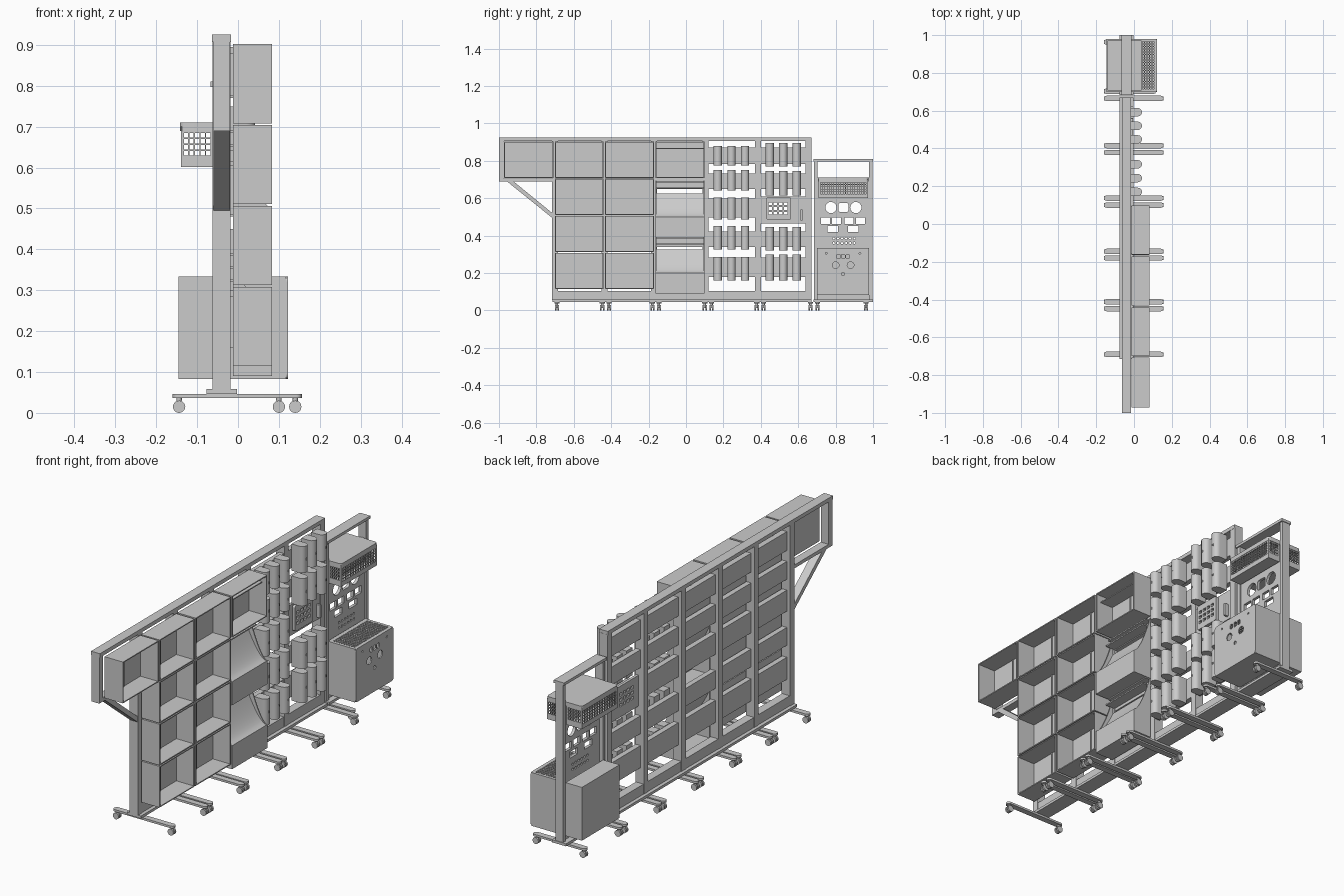
import bpy, bmesh, math
from mathutils import Matrix

if "Cube" in bpy.data.objects:
    bpy.data.objects.remove(bpy.data.objects["Cube"])

# local (u, v, thickness) axes for plates facing x, y or z
AXES = {'x': ((0, 1, 0), (0, 0, 1), (1, 0, 0)),
        'y': ((1, 0, 0), (0, 0, 1), (0, -1, 0)),
        'z': ((1, 0, 0), (0, 1, 0), (0, 0, 1))}


def add(name, bm, smooth=False):
    bmesh.ops.recalc_face_normals(bm, faces=bm.faces)
    for f in bm.faces:
        f.smooth = False
    me = bpy.data.meshes.new(name)
    bm.to_mesh(me)
    bm.free()
    ob = bpy.data.objects.new(name, me)
    bpy.context.collection.objects.link(ob)
    if smooth:
        bpy.ops.object.select_all(action='DESELECT')
        ob.select_set(True)
        bpy.context.view_layer.objects.active = ob
        bpy.ops.object.shade_smooth_by_angle(angle=math.radians(35))
    return ob


def boxes(name, items):
    """One object from (x0, x1, y0, y1, z0, z1) blocks."""
    bm = bmesh.new()
    for x0, x1, y0, y1, z0, z1 in items:
        m = Matrix.Translation(((x0 + x1) / 2, (y0 + y1) / 2, (z0 + z1) / 2))
        bmesh.ops.create_cube(bm, size=1, matrix=m @ Matrix.Diagonal((x1 - x0, y1 - y0, z1 - z0, 1)))
    return add(name, bm)


def plate(name, loops, axis, lo, hi, smooth=False):
    """Extruded outline; further loops become holes."""
    cu = bpy.data.curves.new(name, 'CURVE')
    cu.dimensions, cu.fill_mode, cu.extrude = '2D', 'BOTH', (hi - lo) / 2
    for pts in loops:
        s = cu.splines.new('POLY')
        s.points.add(len(pts) - 1)
        for p, (u, v) in zip(s.points, pts):
            p.co = (u, v, 0, 1)
        s.use_cyclic_u = True
    tmp = bpy.data.objects.new(name + "_tmp", cu)
    bpy.context.collection.objects.link(tmp)
    me = bpy.data.meshes.new_from_object(tmp.evaluated_get(bpy.context.evaluated_depsgraph_get()))
    bpy.data.objects.remove(tmp)
    bm = bmesh.new()
    bm.from_mesh(me)
    bmesh.ops.remove_doubles(bm, verts=bm.verts, dist=1e-5)
    a, b, c = AXES[axis]
    m = Matrix((a, b, c)).transposed().to_4x4()
    off = [k * (lo + hi) / 2 for k in {'x': (1, 0, 0), 'y': (0, 1, 0), 'z': (0, 0, 1)}[axis]]
    bm.transform(Matrix.Translation(off) @ m)
    return add(name, bm, smooth)


def rect(u0, u1, v0, v1, r=0, n=5):
    if r == 0:
        return [(u0, v0), (u1, v0), (u1, v1), (u0, v1)]
    out = []
    for k, (cu, cv) in enumerate([(u1 - r, v1 - r), (u0 + r, v1 - r), (u0 + r, v0 + r), (u1 - r, v0 + r)]):
        for i in range(n + 1):
            t = math.pi / 2 * (k + i / n)
            out.append((cu + r * math.cos(t), cv + r * math.sin(t)))
    return out


def circ(u, v, r, n=16):
    return [(u + r * math.cos(2 * math.pi * i / n), v + r * math.sin(2 * math.pi * i / n)) for i in range(n)]


# main frame: posts, top beam, base plank, overhanging arm
COLS = [-0.70, -0.435, -0.17, 0.105, 0.385, 0.655]
boxes("frame_posts", [(-0.062, -0.018, y - 0.016, y + 0.016, 0.055, 0.91) for y in COLS])
boxes("top_beam", [(-0.063, -0.017, -1, 0.67, 0.907, 0.925)])
boxes("base_plank", [(-0.077, -0.003, -0.715, 0.67, 0.046, 0.058)])
boxes("bottom_rail", [(-0.06, -0.02, -0.70, 0.655, 0.058, 0.105)])
boxes("overhang_arm", [(-0.06, -0.02, -1, -0.972, 0.69, 0.907), (-0.06, -0.02, -0.972, -0.715, 0.69, 0.706)])
plate("overhang_brace", [[(-0.96, 0.692), (-0.925, 0.692), (-0.712, 0.518), (-0.712, 0.492)]], 'x', -0.06, -0.02)

# horizontal back rails; the last bay has a cut-out panel instead of its middle rail
RAILS = [(0.78, 0.875), (0.645, 0.735), (0.495, 0.60), (0.335, 0.425), (0.175, 0.285)]
boxes("back_rails", [(-0.045, -0.02, a + 0.016, b - 0.016, z0 + 0.003, z1 - 0.003)
                     for a, b in zip(COLS, COLS[1:]) for z0, z1 in RAILS if not (a > 0.3 and z0 == 0.495)])
holes = [rect(y - 0.009, y + 0.009, z - 0.007, z + 0.007)
         for y in (0.45, 0.478, 0.506, 0.534) for z in (0.52, 0.545, 0.57)]
plate("tool_backing", [rect(0.401, 0.639, 0.465, 0.61)] + holes, 'x', -0.035, -0.022)
plate("tool_panel", [rect(0.43, 0.56, 0.485, 0.605, 0.008)] + holes, 'x', -0.018, -0.004)
boxes("tool_hook", [(-0.022, -0.002, 0.612, 0.622, 0.48, 0.54)])

# open storage bins
X0, X1, T = -0.012, 0.083, 0.005


def bin_parts(y0, y1, z0, z1):
    ym = (y0 + y1) / 2
    return [(X0, X0 + T, y0, y1, z0, z1), (X0, X1, y0, y0 + T, z0, z1), (X0, X1, y1 - T, y1, z0, z1),
            (X0, X1, y0, y1, z0, z0 + T), (X0, X1, y0, y1, z1 - T, z1),
            (X0 + T, X0 + 0.009, ym - 0.003, ym + 0.003, z0, z1)]


ROWS = [(0.115, 0.308), (0.313, 0.506), (0.511, 0.704), (0.708, 0.902)]
for y0, y1 in [(-0.70, -0.442), (-0.432, -0.172)]:
    for z0, z1 in ROWS:
        boxes("storage_bin", bin_parts(y0, y1, z0, z1))
boxes("overhang_bin", bin_parts(-0.972, -0.708, *ROWS[3]))
boxes("upper_bin", bin_parts(-0.162, 0.098, *ROWS[3]) + [(X0, 0.06, -0.16, 0.096, 0.862, 0.867)])

# two hoppers in the third column: tray, curved chute, swept sides and shelf slats
for z in (0.09, 0.39):
    boxes("hopper_tray", [(0.078, X1, -0.162, 0.098, z, z + 0.11), (X0, X1, -0.162, 0.098, z, z + T)])
    arc = [(X0 + 0.092 * i / 8, z + 0.11 + 0.125 * (1 - i / 8) ** 1.6) for i in range(9)]
    plate("hopper_chute", [arc + [(x, q - 0.006) for x, q in reversed(arc)]], 'y', -0.158, 0.094, True)
    sweep = [(X0 + 0.095 * (1 - i / 8), z + 0.11 + 0.2 * (i / 8) ** 1.6) for i in range(9)]
    for y in (-0.163, 0.094):
        plate("hopper_side", [[(X0, z), (X1, z)] + sweep], 'y', y, y + T)
    boxes("hopper_slats", [(X0 - 0.01, X0 + w, -0.16, 0.096, z + h, z + h + 0.006)
                           for h, w in ((0.262, 0.04), (0.295, 0.025))])


# hanging D-section holders
def holder(y, z0, z1):
    d = [(-0.02, y - 0.022)] + [(0.02 + 0.022 * math.sin(t), y - 0.022 * math.cos(t))
                               for t in [math.pi * i / 12 for i in range(13)]] + [(-0.02, y + 0.022)]
    plate("holder", [d], 'z', z0, z1, True)
    boxes("holder_catch", [(0.038, 0.0435, y - 0.003, y + 0.003, (z0 + z1) / 2 - 0.005, (z0 + z1) / 2 + 0.005)])


for y in (0.17, 0.243, 0.316):
    for z0, z1 in [(0.775, 0.88), (0.64, 0.75), (0.485, 0.605), (0.325, 0.45), (0.16, 0.285)]:
        holder(y, z0, z1)
for y in (0.448, 0.52, 0.592):
    for z0, z1 in [(0.77, 0.895), (0.615, 0.745), (0.32, 0.445), (0.16, 0.30)]:
        holder(y, z0, z1)

# side cart frame
boxes("cart_posts", [(-0.06, -0.02, y, y + 0.018, 0.055, 0.80) for y in (0.685, 0.979)])
boxes("cart_top_bar", [(-0.067, -0.013, 0.682, 1.0, 0.797, 0.81)])
boxes("cart_base", [(-0.077, -0.003, 0.682, 1.0, 0.046, 0.058), (-0.05, -0.03, 0.70, 0.98, 0.058, 0.085)])
cut = [circ(0.775, 0.55, 0.03, 24), circ(0.908, 0.55, 0.03, 24), rect(0.815, 0.868, 0.525, 0.575, 0.012)]
cut += [rect(y - 0.024, y + 0.024, 0.463, 0.497) for y in (0.747, 0.804, 0.872, 0.933)]
cut += [rect(y - 0.028, y + 0.028, 0.42, 0.45) for y in (0.785, 0.893)]
cut += [circ(0.79 + 0.022 * i, z, 0.006, 8) for i in range(6) for z in (0.36, 0.385)]
plate("cart_tool_panel", [rect(0.703, 0.979, 0.085, 0.71)] + cut, 'x', -0.042, -0.028)


# cart basket with perforated walls, on both sides of the panel
def mesh_wall(u0, u1, v0, v1, nu, nv, gap=0.003):
    du, dv, g = (u1 - u0) / nu, (v1 - v0) / nv, gap / 2
    return [rect(u0 + i * du + g, u0 + (i + 1) * du - g, v0 + j * dv + g, v0 + (j + 1) * dv - g)
            for i in range(nu) for j in range(nv)]


for a, b, wall in [(-0.022, 0.04, 0.037), (-0.14, -0.06, -0.14)]:
    for y in (0.708, 0.968):
        plate("basket_side", [rect(a, b, 0.602, 0.70)] + mesh_wall(a + 0.006, b - 0.006, 0.628, 0.686, 5, 4),
              'y', y, y + 0.004)
    plate("basket_front", [rect(0.708, 0.972, 0.602, 0.70)] + mesh_wall(0.717, 0.964, 0.622, 0.686, 20, 5),
          'x', wall, wall + 0.003)
    plate("basket_floor", [rect(a, b, 0.708, 0.972, 0.008)], 'z', 0.602, 0.606)
plate("basket_lid", [rect(-0.142, 0.042, 0.705, 0.975, 0.014)], 'z', 0.69, 0.71, True)

# cart lower bin with perforated top, and closed back box
boxes("cart_back_box", [(-0.145, -0.06, 0.70, 0.979, 0.083, 0.333)])
ports = [circ(0.80, 0.242, 0.018), circ(0.88, 0.242, 0.018), circ(0.84, 0.195, 0.009, 10)]
ports += [rect(y - 0.009, y + 0.009, 0.277, 0.3, 0.006) for y in (0.815, 0.84, 0.865)]
ports += [circ(y, 0.305, 0.005, 8) for y in (0.75, 0.93)]
plate("cart_bin_front", [rect(0.70, 0.979, 0.083, 0.333, 0.012)] + ports, 'x', 0.116, 0.122)
boxes("cart_bin_shell", [(-0.02, 0.117, 0.70, 0.705, 0.085, 0.33), (-0.02, 0.117, 0.974, 0.979, 0.085, 0.33),
                         (-0.02, 0.117, 0.70, 0.979, 0.083, 0.089), (-0.024, -0.018, 0.70, 0.979, 0.083, 0.333)])
plate("cart_bin_top", [rect(-0.02, 0.118, 0.70, 0.979)] + mesh_wall(-0.008, 0.108, 0.712, 0.968, 9, 18, 0.005),
      'z', 0.327, 0.333)

# caster feet: rounded bars with stems and wheels
FEET = [(y, 0.14) for y in (-0.69, -0.448, -0.412, -0.18, -0.145, 0.10, 0.137, 0.378, 0.415, 0.665)]
FEET += [(0.703, 0.10), (0.963, 0.10)]
for y, xf in FEET:
    plate("foot_bar", [rect(-0.16, xf + 0.016, y - 0.014, y + 0.014, 0.0139)], 'z', 0.036, 0.046, True)
    bm = bmesh.new()
    for x in (-0.144, xf):
        for dy in (-0.007, 0.007):
            bmesh.ops.create_cone(bm, cap_ends=True, segments=20, radius1=0.015, radius2=0.015, depth=0.008,
                                  matrix=Matrix.Translation((x, y + dy, 0.015)) @ Matrix.Rotation(math.pi / 2, 4, 'X'))
        bmesh.ops.create_cone(bm, cap_ends=True, segments=12, radius1=0.005, radius2=0.007, depth=0.024,
                              matrix=Matrix.Translation((x, y, 0.025)))
    add("caster_wheels", bm, True)
